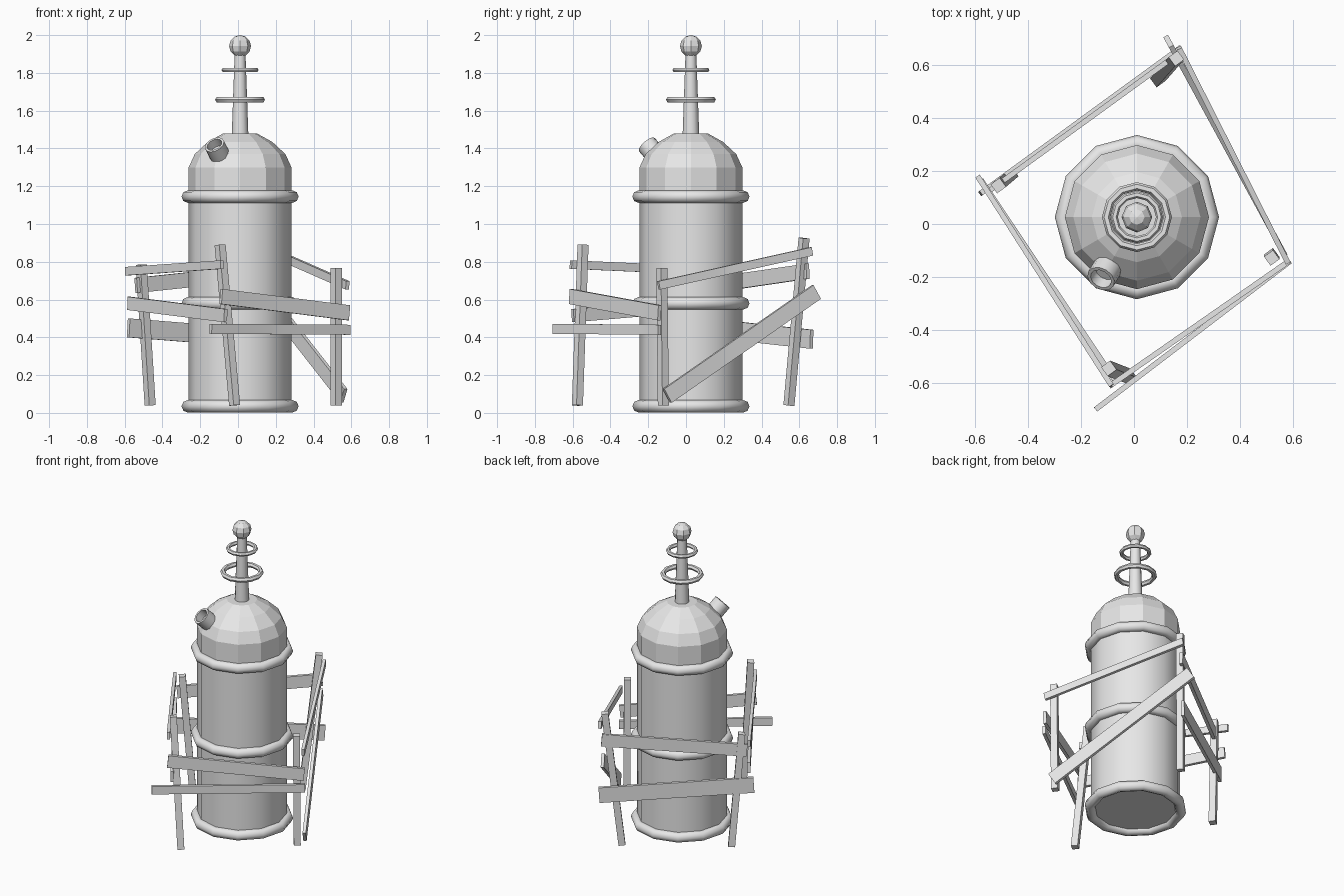
import bpy, bmesh, math
from mathutils import Vector, Matrix

if "Cube" in bpy.data.objects:
    bpy.data.objects.remove(bpy.data.objects["Cube"], do_unlink=True)

grey = bpy.data.materials.new("plain_grey")
grey.use_nodes = True
grey.diffuse_color = (0.8, 0.8, 0.8, 1)
grey.node_tree.nodes["Principled BSDF"].inputs["Base Color"].default_value = (0.8, 0.8, 0.8, 1)

CX, CY = 0.011, 0.026   # axis of the tank
SIDES = 12


def finish(obj, name, smooth=None):
    obj.name = name
    obj.data.materials.clear()
    obj.data.materials.append(grey)
    if smooth:
        bpy.ops.object.select_all(action="DESELECT")
        obj.select_set(True)
        bpy.context.view_layer.objects.active = obj
        bpy.ops.object.shade_smooth_by_angle(angle=math.radians(smooth))
    return obj


def lathe(name, profile, sides=SIDES, smooth=None, matrix=None):
    """Revolve (radius, height) points around z, closing both ends with caps."""
    bm = bmesh.new()
    rings = []
    for r, z in profile:
        rings.append([bm.verts.new((r * math.cos(a), r * math.sin(a), z))
                      for a in (math.tau * i / sides for i in range(sides))])
    for low, high in zip(rings, rings[1:]):
        for i in range(sides):
            j = (i + 1) % sides
            bm.faces.new((low[i], low[j], high[j], high[i]))
    bm.faces.new(rings[0][::-1])
    bm.faces.new(rings[-1])
    mesh = bpy.data.meshes.new(name)
    bm.to_mesh(mesh)
    bm.free()
    obj = bpy.data.objects.new(name, mesh)
    bpy.context.collection.objects.link(obj)
    obj.matrix_world = matrix or Matrix.Translation((CX, CY, 0))
    return finish(obj, name, smooth)


def ring(name, z, outer, minor, minor_sides):
    bpy.ops.mesh.primitive_torus_add(location=(CX, CY, z), major_radius=outer - minor,
                                     minor_radius=minor, major_segments=SIDES,
                                     minor_segments=minor_sides)
    return finish(bpy.context.object, name, 50)


def beam(name, start, end, side, width, thick):
    """Box from start to end; side is the horizontal direction of its thickness."""
    p, q = Vector(start), Vector(end)
    axis = (q - p).normalized()
    side = (side - axis * side.dot(axis)).normalized()
    up = axis.cross(side)
    bpy.ops.mesh.primitive_cube_add(size=1)
    obj = bpy.context.object
    frame = Matrix((axis, side, up)).transposed()
    size = Matrix.Diagonal(((q - p).length, thick, width))
    obj.data.transform((frame @ size).to_4x4())
    obj.location = (p + q) / 2
    return finish(obj, name)


def board(name, start, end, width):
    along = Vector(end) - Vector(start)
    return beam(name, start, end, along.cross(Vector((0, 0, 1))), width, 0.02)


# Tank and faceted dome
lathe("tank_body", [(0.272, 0.03), (0.272, 1.18)], smooth=40)
lathe("tank_dome", [(0.272, 1.18), (0.272, 1.3), (0.24, 1.37), (0.17, 1.435), (0.092, 1.478)])
for label, z in (("bottom", 0.035), ("middle", 0.58), ("top", 1.145)):
    ring(label + "_band", z, 0.31, 0.033, 8)

# Spire with floating rings and a ball
lathe("spire", [(0.044, 1.47), (0.028, 1.92)], smooth=40)
ring("lower_spire_ring", 1.658, 0.132, 0.016, 6)
ring("upper_spire_ring", 1.815, 0.098, 0.013, 6)
bpy.ops.mesh.primitive_uv_sphere_add(segments=8, ring_count=6, radius=0.058,
                                     location=(CX, CY, 1.942))
finish(bpy.context.object, "spire_ball")

# Hollow spout on the dome
aim = Vector((-0.36, -0.6, 0.7)).normalized()
tip = Vector((-0.125, -0.207, 1.42))
lathe("spout", [(0.055, -0.13), (0.055, 0), (0.042, 0), (0.042, -0.05)], smooth=40,
      matrix=Matrix.Translation(tip) @ aim.to_track_quat("Z", "Y").to_matrix().to_4x4())

# Leaning fence posts
turn = math.radians(36)
post_side = Vector((math.cos(turn), math.sin(turn), 0))
for label, foot, head in (
        ("front", (-0.018, -0.575, 0.04), (-0.095, -0.545, 0.89)),
        ("left", (0.52, -0.12, 0.04), (0.52, -0.128, 0.768)),
        ("back", (0.09, 0.545, 0.04), (0.16, 0.625, 0.925)),
        ("right", (-0.465, 0.185, 0.04), (-0.512, 0.145, 0.785))):
    beam(label + "_post", foot, head, post_side, 0.042, 0.042)

# Crooked fence boards, two on each side
board("front_left_upper_board", (-0.09, -0.61, 0.616), (0.585, -0.14, 0.53), 0.08)
board("front_left_lower_board", (-0.145, -0.7, 0.445), (0.59, -0.14, 0.44), 0.053)
board("front_right_upper_board", (-0.59, 0.18, 0.75), (-0.085, -0.61, 0.785), 0.045)
board("front_right_lower_board", (-0.577, 0.165, 0.58), (-0.065, -0.6, 0.515), 0.07)
board("back_right_upper_board", (-0.54, 0.13, 0.675), (0.17, 0.645, 0.75), 0.08)
board("back_right_lower_board", (-0.58, 0.115, 0.45), (0.175, 0.665, 0.39), 0.1)
board("back_left_upper_board", (0.58, -0.145, 0.675), (0.17, 0.665, 0.855), 0.045)
board("back_left_diagonal_board", (0.56, -0.1, 0.09), (0.13, 0.69, 0.64), 0.085)
